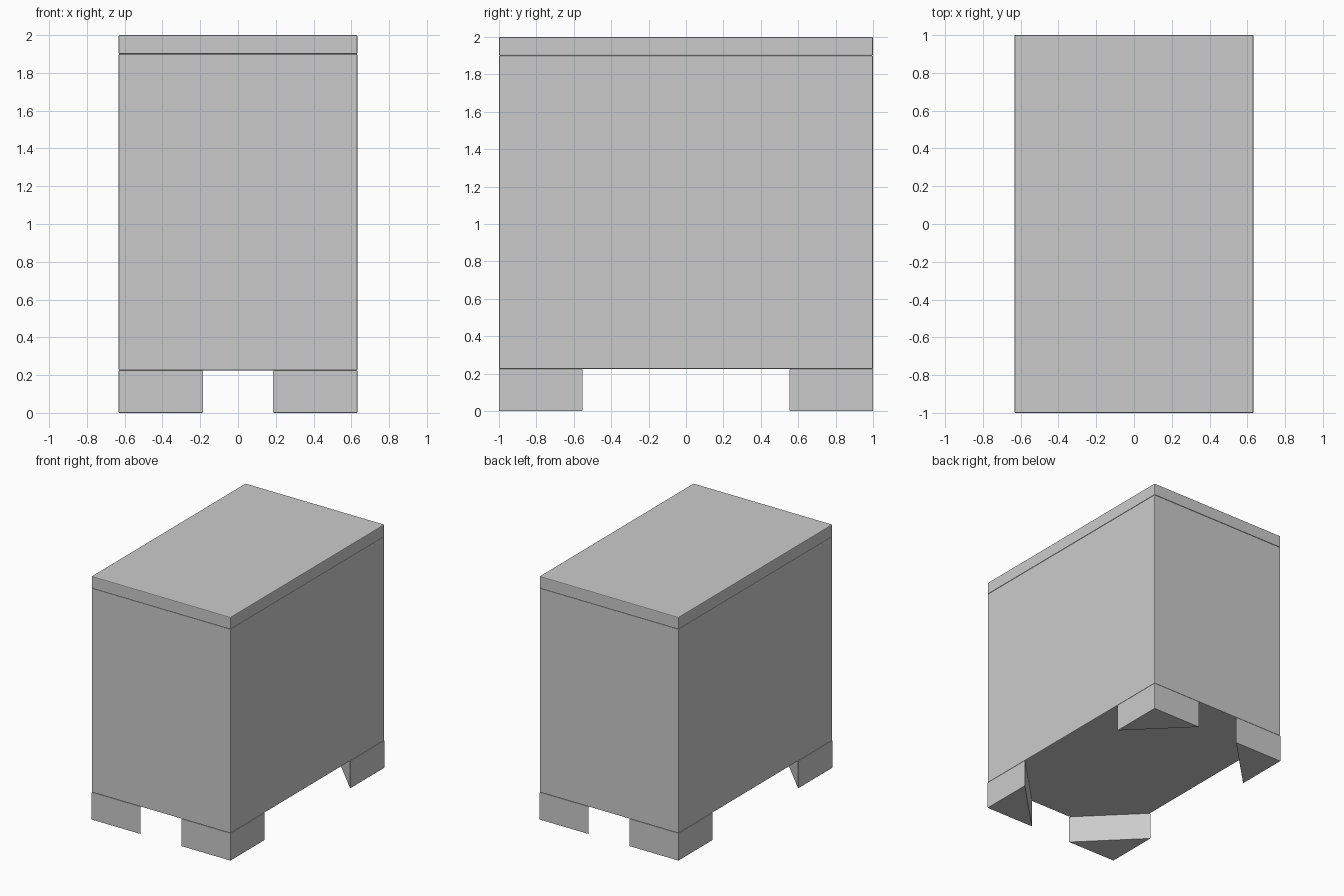
import bpy
import bmesh

HALF_X, HALF_Y = 0.632, 1.0
LEG_TOP, LID_BOTTOM, TOP = 0.225, 1.9, 2.0
FOOT = 0.447

old = bpy.data.objects.get("Cube")
if old:
    bpy.data.objects.remove(old, do_unlink=True)

grey = bpy.data.materials.new("plain_grey")
grey.use_nodes = True
colour = (0.6, 0.6, 0.6, 1)
grey.diffuse_color = colour
grey.node_tree.nodes["Principled BSDF"].inputs["Base Color"].default_value = colour


def prism(name, outline, bottom, top, bevel):
    """Extrude a flat outline upwards and soften its edges."""
    bm = bmesh.new()
    base = bm.faces.new([bm.verts.new((x, y, bottom)) for x, y in outline])
    raised = bmesh.ops.extrude_face_region(bm, geom=[base], use_keep_orig=True)
    verts = [v for v in raised["geom"] if isinstance(v, bmesh.types.BMVert)]
    bmesh.ops.translate(bm, verts=verts, vec=(0, 0, top - bottom))
    bmesh.ops.recalc_face_normals(bm, faces=bm.faces)
    mesh = bpy.data.meshes.new(name)
    bm.to_mesh(mesh)
    bm.free()
    mesh.materials.append(grey)
    obj = bpy.data.objects.new(name, mesh)
    bpy.context.collection.objects.link(obj)
    if bevel:
        mod = obj.modifiers.new("soft_edges", "BEVEL")
        mod.width = bevel
        mod.segments = 2
    return obj


# Cabinet body and the flush lid on top
rectangle = [(-HALF_X, -HALF_Y), (HALF_X, -HALF_Y), (HALF_X, HALF_Y), (-HALF_X, HALF_Y)]
prism("body", rectangle, LEG_TOP, LID_BOTTOM, 0.006)
prism("lid", rectangle, LID_BOTTOM, TOP, 0.006)

# Triangular corner feet
for y_name, sy in (("front", -1), ("back", 1)):
    for x_name, sx in (("right", -1), ("left", 1)):
        x, y = sx * HALF_X, sy * HALF_Y
        corner = [(x, y), (x - sx * FOOT, y), (x, y - sy * FOOT)]
        prism(f"{y_name}_{x_name}_foot", corner, 0, LEG_TOP, 0.003)
